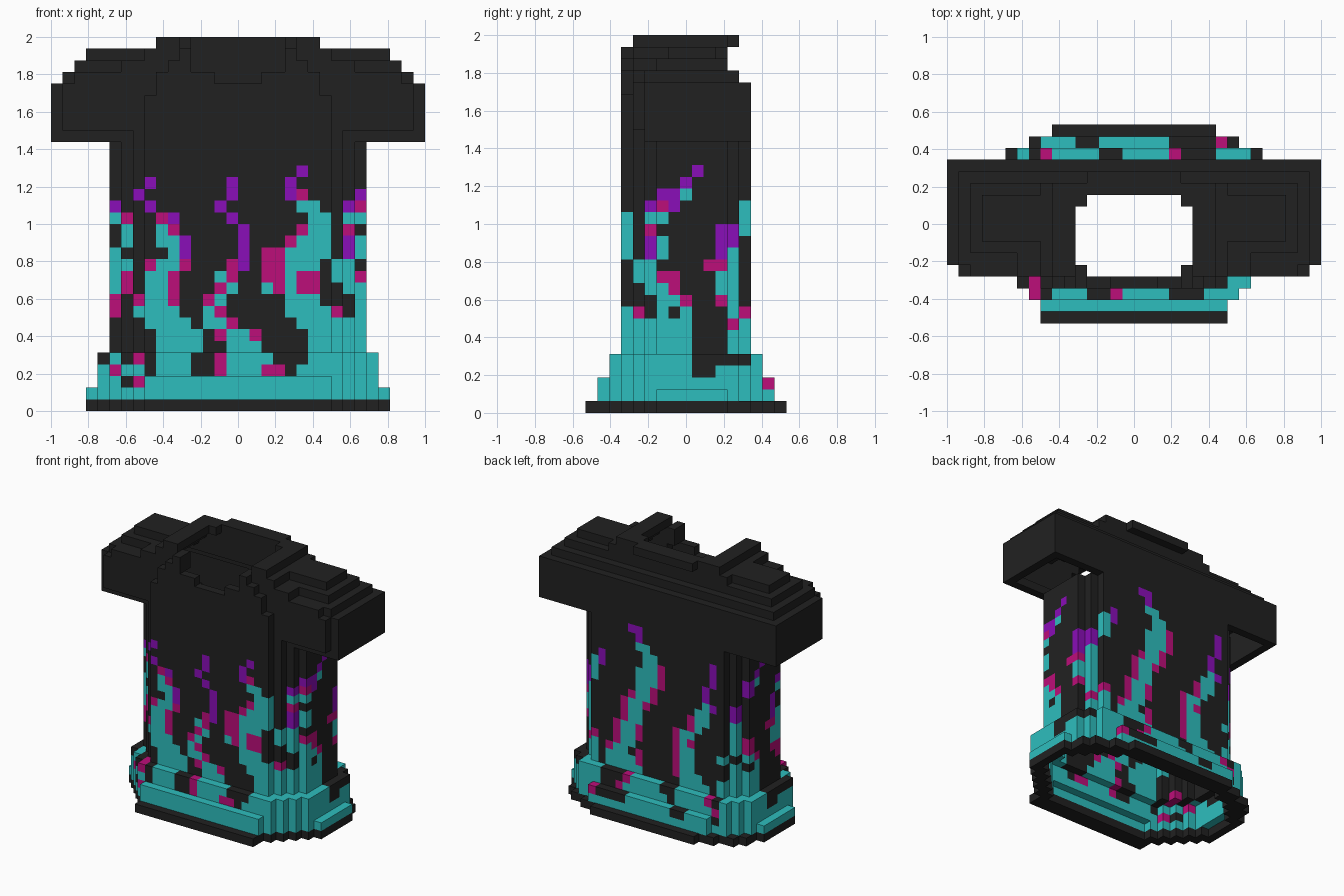
import bpy, bmesh

cube = bpy.data.objects.get("Cube")
if cube:
    bpy.data.objects.remove(cube, do_unlink=True)

S = 1 / 16                      # block size; grid is 32 x 17 x 32
NX, NY, NZ = 32, 17, 32
BLACK, TURQ, MAG, PURP = range(4)


def make_material(name, rgb):
    m = bpy.data.materials.new(name)
    m.use_nodes = True
    m.diffuse_color = (*rgb, 1)
    m.node_tree.nodes["Principled BSDF"].inputs["Base Color"].default_value = (*rgb, 1)
    return m


MATS = [make_material("black_cloth", (0.0152, 0.0152, 0.0152)),
        make_material("turquoise_flame", (0.027, 0.515, 0.515)),
        make_material("magenta_flame", (0.503, 0.0044, 0.195)),
        make_material("purple_flame", (0.254, 0.0044, 0.479))]

# Each panel maps (column, layer) to a colour
front, back, side = {}, {}, {}


def patch(panel, colour, c0, c1, k0, k1):
    """Paint a rectangle of columns c0..c1 and layers k0..k1."""
    for c in range(c0, c1 + 1):
        for k in range(k0, k1 + 1):
            panel[c, k] = colour


def flame(panel, path, tip, low_rim=(), high_rim=()):
    """Paint a tongue through (layer, first column, last column) points.
    It is purple from layer tip up; the rims are layers with a magenta edge."""
    for (k0, a0, b0), (k1, a1, b1) in zip(path, path[1:]):
        for k in range(k0, k1 + 1):
            t = (k - k0) / (k1 - k0)
            a, b = round(a0 + (a1 - a0) * t), round(b0 + (b1 - b0) * t)
            patch(panel, PURP if k >= tip else TURQ, a, b, k, k)
            if k in low_rim:
                panel[a, k] = MAG
            if k in high_rim:
                panel[b, k] = MAG


# Turquoise hem all round
for panel in (front, back, side):
    patch(panel, TURQ, 3, 28, 1, 4)

# Front flames, from the right edge of the shirt to the left
flame(front, [(8, 5, 5), (9, 5, 5), (10, 5, 6), (12, 5, 6), (13, 5, 5)], 99, (8, 9), (10, 11))
flame(front, [(14, 6, 6), (15, 6, 6), (16, 5, 6), (17, 5, 5)], 17, (), (16,))
flame(front, [(5, 9, 12), (6, 9, 12), (7, 8, 11), (8, 7, 10), (9, 7, 10), (10, 8, 10),
              (12, 8, 11), (13, 10, 11), (14, 9, 11), (15, 9, 10), (16, 9, 10),
              (17, 8, 8), (18, 7, 7), (19, 8, 8)], 17, (9, 12, 16), (9, 10, 11, 12, 15))
flame(front, [(5, 15, 17), (6, 14, 17), (7, 13, 15), (8, 13, 14), (9, 13, 14),
              (10, 14, 15), (11, 14, 15), (12, 15, 16), (13, 16, 16), (15, 16, 16),
              (16, 15, 15), (17, 14, 14), (18, 15, 15), (19, 15, 15)],
      12, (6, 9, 10, 12), (6, 7, 8, 11))
flame(front, [(5, 22, 26), (7, 21, 26), (8, 20, 24), (9, 20, 22), (10, 18, 22),
              (11, 18, 22), (13, 18, 23), (14, 20, 23), (15, 21, 23), (16, 22, 23),
              (17, 21, 22), (18, 21, 21), (19, 20, 20), (20, 21, 21)],
      19, (14, 15, 18), (8,))
flame(front, [(7, 25, 26), (8, 26, 26), (9, 26, 26), (10, 25, 26), (11, 24, 26),
              (12, 24, 25), (13, 25, 26), (16, 25, 26), (17, 25, 26), (18, 26, 26)],
      17, (15,), (11, 17))
for args in [(MAG, 18, 19, 11, 13), (MAG, 21, 22, 10, 11), (MAG, 19, 19, 10, 10),
             (PURP, 10, 11, 13, 14), (TURQ, 10, 10, 13, 14), (PURP, 10, 10, 16, 16),
             (PURP, 25, 25, 13, 14), (PURP, 20, 20, 18, 18), (BLACK, 26, 26, 15, 15),
             (BLACK, 4, 4, 4, 4), (BLACK, 6, 6, 4, 4), (BLACK, 8, 8, 3, 4),
             (BLACK, 12, 13, 3, 4), (BLACK, 19, 21, 4, 4), (BLACK, 20, 20, 3, 3),
             (BLACK, 6, 6, 2, 2), (MAG, 7, 7, 4, 4), (MAG, 14, 14, 3, 4),
             (MAG, 5, 5, 3, 3), (MAG, 7, 7, 2, 2), (MAG, 18, 19, 3, 3)]:
    patch(front, *args)

# Back flames
flame(back, [(5, 18, 22), (7, 20, 22), (8, 19, 21), (10, 19, 21), (12, 18, 20),
             (13, 17, 20), (14, 16, 19), (15, 16, 18), (16, 15, 18), (18, 15, 17),
             (19, 16, 17), (20, 17, 18), (21, 18, 18), (22, 18, 19)],
      21, range(13, 19), range(7, 15))
flame(back, [(5, 9, 12), (6, 10, 13), (7, 11, 13), (11, 11, 13), (12, 10, 11),
             (13, 9, 11), (14, 9, 10), (15, 8, 9), (16, 9, 9), (17, 9, 9),
             (18, 8, 8), (20, 8, 8)], 16, (10,), range(6, 14))
flame(back, [(5, 24, 25), (7, 24, 25), (8, 25, 25), (14, 25, 25), (15, 24, 25),
             (16, 24, 24), (17, 23, 24), (18, 23, 23)], 18)
flame(back, [(5, 6, 7), (6, 6, 7), (8, 6, 6), (9, 7, 7), (11, 6, 6), (15, 6, 6)], 14)
for args in [(PURP, 25, 25, 14, 15), (PURP, 23, 23, 17, 17), (PURP, 8, 8, 15, 15),
             (MAG, 18, 18, 6, 7), (MAG, 18, 18, 9, 10), (MAG, 24, 24, 8, 8),
             (MAG, 25, 25, 7, 7), (BLACK, 7, 7, 4, 4), (BLACK, 13, 14, 4, 4),
             (BLACK, 20, 22, 4, 4), (BLACK, 26, 27, 4, 4), (BLACK, 13, 13, 3, 3),
             (BLACK, 21, 22, 3, 3), (BLACK, 7, 7, 2, 2), (BLACK, 11, 12, 2, 2),
             (BLACK, 19, 22, 2, 2), (MAG, 8, 8, 4, 4), (MAG, 19, 19, 4, 4),
             (MAG, 7, 7, 3, 3), (MAG, 20, 20, 3, 3), (MAG, 23, 23, 2, 2)]:
    patch(back, *args)

# Side flames, columns running from front to back
flame(side, [(5, 7, 8), (7, 7, 8), (8, 8, 8), (9, 7, 8), (10, 7, 7), (11, 7, 7)],
      99, (), (9, 10, 11))
flame(side, [(17, 7, 7), (18, 7, 7), (19, 8, 8), (20, 9, 9)], 17)
flame(side, [(9, 11, 11), (11, 11, 11), (12, 10, 11), (13, 11, 11), (15, 11, 11)],
      13, (9, 12), (12,))
for args in [(TURQ, 8, 8, 18, 18), (BLACK, 9, 10, 3, 4), (BLACK, 11, 11, 4, 4)]:
    patch(side, *args)


def colour(i, j, k):
    if j <= 6:
        return front.get((i, k), BLACK)
    if j >= 12:
        return back.get((i, k), BLACK)
    return side.get((j if i > 15 else 18 - j, k), BLACK)


# Half widths (in blocks) of each horizontal outline, from front row to back row
TORSO = [0, 0, 0, 8, 9, 10, 11, 11, 11, 11, 11, 11, 10, 9, 0, 0, 0]
HEM_EDGE = [8, 8, 9, 10, 11, 12, 13, 13, 13, 13, 13, 13, 12, 12, 11, 9, 7]
HEM_LOW = [0, 8, 9, 10, 11, 12, 12, 12, 12, 12, 12, 12, 12, 11, 10, 8, 0]
HEM_HIGH = [0, 0, 9, 10, 11, 12, 12, 12, 12, 12, 12, 12, 12, 11, 10, 0, 0]


def outline(k):
    if k == 0:
        return HEM_EDGE
    if k <= 2:
        return [13 if k == 1 and 6 <= j <= 11 else w for j, w in enumerate(HEM_LOW)]
    if k <= 4:
        return HEM_HIGH
    if k <= 22:
        return TORSO
    rows = [0] * NY
    # sleeves, then stepped shoulders, then collar: first row, last row, half width
    steps = {28: (5, 12, 15), 29: (6, 11, 14), 30: (7, 10, 13), 31: (4, 11, 7)}
    a, b, w = steps.get(k, (5, 13, 16))
    for j in range(a, b + 1):
        rows[j] = w
    # chest plate narrowing towards the neck
    rows[3] = {27: 7, 28: 7, 29: 6, 30: 5, 31: 0}.get(k, 8)
    if k < 29:
        rows[4] = {23: 9, 28: 14}.get(k, 15)
    elif k < 31:
        for j in range(4, 12):
            rows[j] = max(rows[j], 8 if k == 30 else 10)
    else:
        rows[12] = 4
    return rows


def neck_hole(i, j, k):
    """Neck opening, with a stepped dip at the front."""
    c = abs(i - 15.5)
    if k < 28:
        return 5 <= j <= 10 and c < 4
    if 5 <= j <= 10:
        return c < (3 if j in (5, 10) and k < 30 else 5 if k >= 30 and j < 10 else 4)
    return j <= 4 and c < {28: 2, 29: 4, 30: 4, 31: 5}[k]


# Hollow shell, open at the hem, the sleeve undersides and the neck
solid = {(i, j, k) for k in range(NZ) for j, w in enumerate(outline(k))
         for i in range(16 - w, 16 + w)}
AROUND = [(a, b) for a in (-1, 0, 1) for b in (-1, 0, 1)]


def is_shell(i, j, k):
    return any((i + a, j + b, k) not in solid or (i + a, j + b, k + 1) not in solid
               for a, b in AROUND)


shell = {c for c in solid if is_shell(*c) and not neck_hole(*c)}

# Face directions with the corners of each block face, counter-clockwise from outside
FACES = {(1, 0, 0): [(1, 0, 0), (1, 1, 0), (1, 1, 1), (1, 0, 1)],
         (-1, 0, 0): [(0, 1, 0), (0, 0, 0), (0, 0, 1), (0, 1, 1)],
         (0, 1, 0): [(1, 1, 0), (0, 1, 0), (0, 1, 1), (1, 1, 1)],
         (0, -1, 0): [(0, 0, 0), (1, 0, 0), (1, 0, 1), (0, 0, 1)],
         (0, 0, 1): [(0, 0, 1), (1, 0, 1), (1, 1, 1), (0, 1, 1)],
         (0, 0, -1): [(0, 1, 0), (1, 1, 0), (1, 0, 0), (0, 0, 0)]}


def build_part(name, k0, k1, i0=0, i1=NX - 1):
    """Make one object from the exposed block faces in a range of layers and columns."""
    bm = bmesh.new()
    for i, j, k in sorted(c for c in shell if k0 <= c[2] <= k1 and i0 <= c[0] <= i1):
        for (dx, dy, dz), corners in FACES.items():
            if (i + dx, j + dy, k + dz) not in shell:
                f = bm.faces.new([bm.verts.new(((i + a - NX / 2) * S, (j + b - NY / 2) * S,
                                                (k + c) * S)) for a, b, c in corners])
                f.material_index = colour(i, j, k)
    bmesh.ops.remove_doubles(bm, verts=bm.verts, dist=0.001)
    mesh = bpy.data.meshes.new(name)
    bm.to_mesh(mesh)
    bm.free()
    for m in MATS:
        mesh.materials.append(m)
    bpy.context.collection.objects.link(bpy.data.objects.new(name, mesh))


build_part("flared_hem", 0, 4)
build_part("shirt_body", 5, 22)
build_part("shoulders", 23, 30, 5, 26)
build_part("right_sleeve", 23, 30, 0, 4)
build_part("left_sleeve", 23, 30, 27, 31)
build_part("collar", 31, 31)
